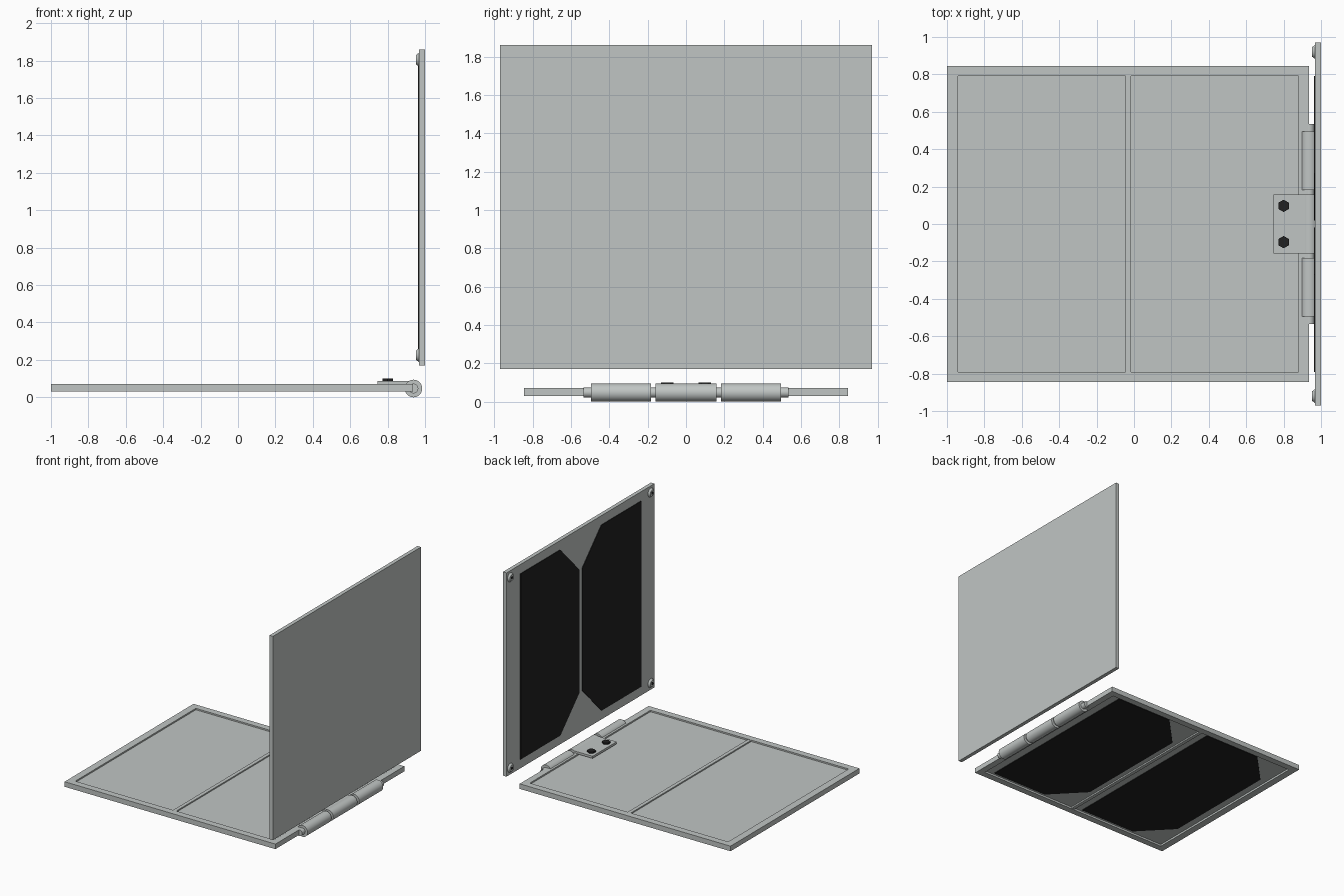
import bpy, bmesh, math
from mathutils import Matrix, Vector

default = bpy.data.objects.get("Cube")
if default:
    bpy.data.objects.remove(default, do_unlink=True)


def material(name, rgb):
    mat = bpy.data.materials.new(name)
    mat.use_nodes = True
    mat.diffuse_color = (*rgb, 1)
    mat.node_tree.nodes["Principled BSDF"].inputs["Base Color"].default_value = (*rgb, 1)
    return mat


grey = material("light_grey", (0.53, 0.56, 0.55))
black = material("black", (0.015, 0.015, 0.015))


def finish(name, bm, mat):
    mesh = bpy.data.meshes.new(name)
    bmesh.ops.recalc_face_normals(bm, faces=bm.faces)
    bm.to_mesh(mesh)
    bm.free()
    mesh.materials.append(mat)
    obj = bpy.data.objects.new(name, mesh)
    bpy.context.collection.objects.link(obj)
    return obj


def box(name, x, y, z, mat=grey):
    bm = bmesh.new()
    size = [b - a for a, b in (x, y, z)]
    mid = [(a + b) / 2 for a, b in (x, y, z)]
    bmesh.ops.create_cube(bm, size=1, matrix=Matrix.Translation(mid) @ Matrix.Diagonal((*size, 1)))
    return finish(name, bm, mat)


def rod(name, start, end, radius, mat=grey, sides=32, tip=None):
    """Cylinder or cone frustum from start to end."""
    a, b = Vector(start), Vector(end)
    turn = (b - a).to_track_quat("Z", "Y").to_matrix().to_4x4()
    bm = bmesh.new()
    bmesh.ops.create_cone(bm, cap_ends=True, segments=sides, radius1=radius,
                          radius2=tip or radius, depth=(b - a).length,
                          matrix=Matrix.Translation((a + b) / 2) @ turn)
    obj = finish(name, bm, mat)
    if sides > 6:
        bpy.ops.object.select_all(action="DESELECT")
        obj.select_set(True)
        bpy.context.view_layer.objects.active = obj
        bpy.ops.object.shade_smooth_by_angle(angle=math.radians(40))
    return obj


def solar_cell(name, place, thickness):
    """Half wafer with two clipped corners: u across, v along, extruded by thickness."""
    outline = [(0, -0.77), (0.52, -0.77), (0.77, -0.51), (0.77, 0.51), (0.52, 0.77), (0, 0.77)]
    bm = bmesh.new()
    face = bm.faces.new([bm.verts.new(place(u, v)) for u, v in outline])
    moved = bmesh.ops.extrude_face_region(bm, geom=[face])["geom"]
    bmesh.ops.translate(bm, vec=thickness,
                        verts=[e for e in moved if isinstance(e, bmesh.types.BMVert)])
    return finish(name, bm, black)


# Upright panel with two mirrored cells on its inner face
box("upright_panel", (0.968, 1.0), (-0.97, 0.97), (0.17, 1.86))
for side, label in ((1, "back"), (-1, "front")):
    solar_cell("upright_cell_" + label,
               lambda u, v: (0.968, side * (0.79 - u), 1.015 + v), (-0.005, 0, 0))

# Corner screws of the upright panel
for y in (-0.92, 0.92):
    for z in (0.225, 1.805):
        rod("corner_screw_head", (0.969, y, z), (0.953, y, z), 0.038, tip=0.026)
        rod("corner_screw_socket", (0.956, y, z), (0.952, y, z), 0.014, black, 6)

# Flat panel: frame, recessed sheet, centre rib
frame_z = (0.03, 0.072)
box("left_frame_rail", (0.88, 0.935), (-0.79, 0.79), frame_z)
box("right_frame_rail", (-1.0, -0.94), (-0.79, 0.79), frame_z)
for side, label in ((1, "back"), (-1, "front")):
    box(label + "_frame_rail", (-1.0, 0.935), sorted((side * 0.79, side * 0.845)), frame_z)
box("centre_rib", (-0.045, -0.015), (-0.79, 0.79), (0.034, 0.07))
box("flat_sheet", (-0.95, 0.89), (-0.80, 0.80), (0.046, 0.06))

# Cells under the flat panel
for i, x in enumerate((0.80, -0.11)):
    solar_cell("flat_cell_%d" % (i + 1), lambda u, v: (x - u, v, 0.046), (0, 0, -0.005))

# Hinge: pin, three knuckles, leaf and hexagonal bolts
hx, hz = 0.938, 0.047
rod("hinge_pin", (hx, -0.535, hz), (hx, 0.535, hz), 0.026)
for a, b in ((-0.495, -0.182), (-0.158, 0.158), (0.182, 0.495)):
    rod("hinge_knuckle", (hx, a, hz), (hx, b, hz), 0.047)
box("hinge_leaf", (0.747, hx), (-0.158, 0.158), (0.07, 0.088))
for y in (-0.097, 0.097):
    bolt = rod("hinge_bolt", (0.80, y, 0.086), (0.80, y, 0.1), 0.033, black, 6)
